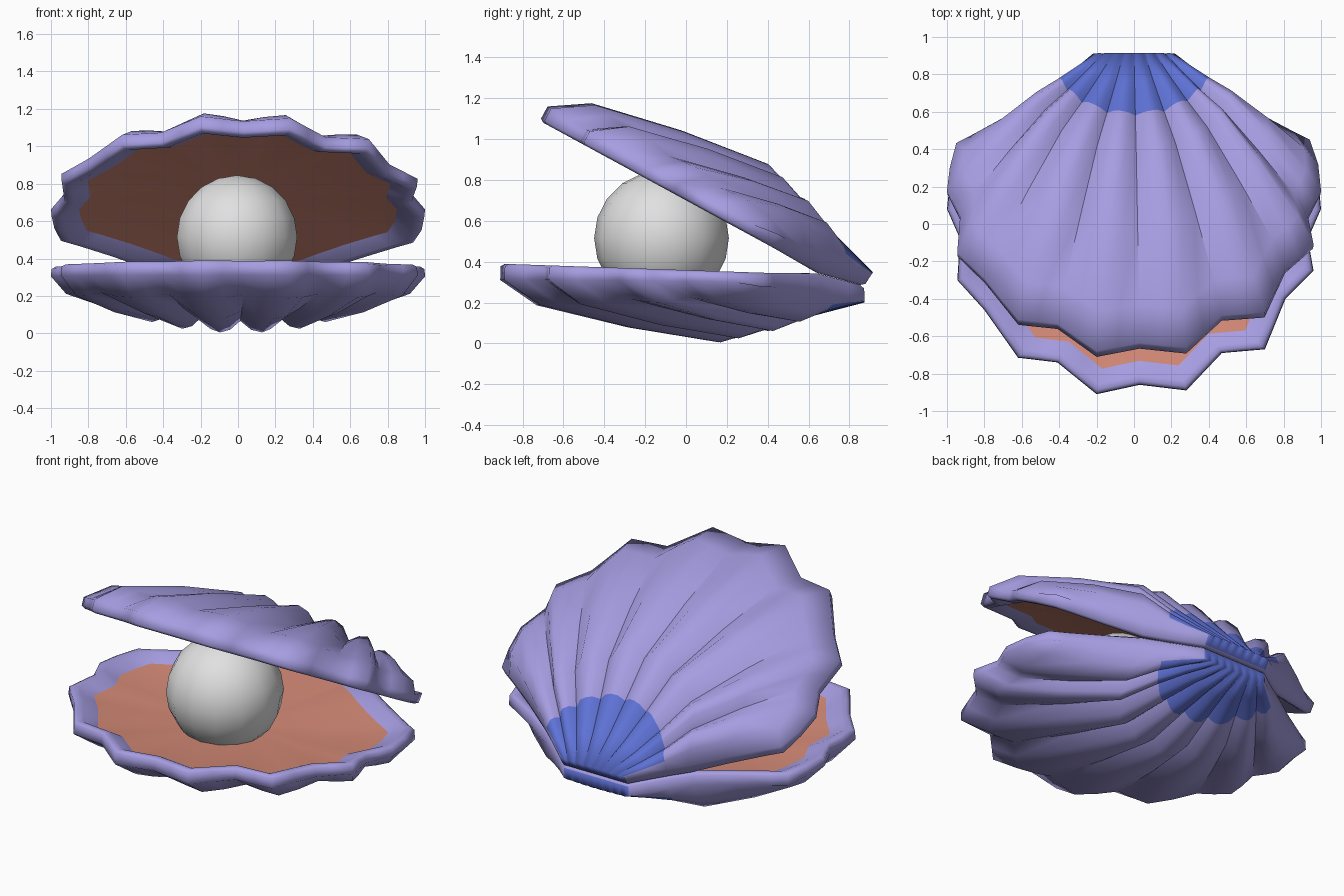
import bpy, bmesh, math
from mathutils import Vector

if "Cube" in bpy.data.objects:
    bpy.data.objects.remove(bpy.data.objects["Cube"])


def material(name, rgb):
    m = bpy.data.materials.new(name)
    m.diffuse_color = (*rgb, 1)
    m.use_nodes = True
    m.node_tree.nodes["Principled BSDF"].inputs["Base Color"].default_value = m.diffuse_color
    return m


LAVENDER = material("lavender shell", (0.38, 0.34, 0.76))
BLUE = material("blue hinge", (0.115, 0.17, 0.68))
SALMON = material("salmon lining", (0.69, 0.265, 0.19))
WHITE = material("pearl white", (0.75, 0.75, 0.75))

HINGE_Y, HINGE_Z = 0.875, 0.28
WALL = 0.07          # height of the rim's outer face
BLUE_R = 0.43        # reach of the blue patch around the hinge

# Scalloped rim, right to left: x, y, bulge (ridges deep, valleys shallow)
RIM = [(0.94, 0.38, 0.0), (0.985, 0.24, 0.60), (1.0, 0.08, 0.76), (0.93, -0.08, 0.66),
       (0.96, -0.25, 0.87), (0.81, -0.40, 0.75), (0.70, -0.67, 0.95), (0.47, -0.69, 0.82),
       (0.28, -0.89, 0.99), (0.03, -0.86, 0.86), (-0.20, -0.91, 0.99), (-0.41, -0.74, 0.82),
       (-0.62, -0.715, 0.95), (-0.80, -0.46, 0.75), (-0.945, -0.30, 0.87),
       (-0.93, -0.08, 0.66), (-1.0, 0.08, 0.76), (-0.985, 0.22, 0.60), (-0.95, 0.36, 0.0)]
VALLEYS = {3, 5, 7, 9, 11, 13, 15}
# Outer profile from hinge to lip, and the height of the lip along y
PROFILE = [(0, 0.2), (0.24, 0.085), (0.40, 0.0), (0.65, 0.075), (0.9, 0.185), (1, 0.31)]
LIP = [(-0.91, 0.39), (0.4, 0.345), (0.64, 0.343), (0.875, 0.28)]

# Rounded ribs: a full shoulder halfway between each ridge and valley
LINES = []
for k, a in enumerate(RIM):
    LINES.append((*a, k in VALLEYS))
    if 2 <= k < len(RIM) - 3:
        b = RIM[k + 1]
        hi, lo = max(a[2], b[2]), min(a[2], b[2])
        LINES.append(((a[0] + b[0]) / 2, (a[1] + b[1]) / 2, 0.78 * hi + 0.22 * lo, False))


def lerp_table(table, v):
    v = min(max(v, table[0][0]), table[-1][0])
    for (a, za), (b, zb) in zip(table, table[1:]):
        if v <= b:
            return za + (zb - za) * (v - a) / (b - a)
    return table[-1][1]


def make_valve(name, upper):
    bm = bmesh.new()
    n = len(LINES)

    def place(x, y, z):
        if upper:   # mirrored valve swung open about the hinge
            c, s = math.cos(math.radians(30.5)), math.sin(math.radians(30.5))
            dy, dz = y - HINGE_Y, HINGE_Z - z
            y, z = HINGE_Y + dy * c + dz * s, HINGE_Z + dz * c - dy * s
        return bm.verts.new((x, y, z))

    def face(vs, mat):
        f = bm.faces.new(vs)
        f.material_index = mat
        f.smooth = True

    # Outer ribs fanning out from the hinge
    grid, plan = [], []
    for i, (px, py, bulge, valley) in enumerate(LINES):
        h = Vector((0.22 - 0.44 * i / (n - 1), HINGE_Y))
        p = Vector((px, py))
        tb = 0.0
        while (h.lerp(p, tb) - Vector((0, HINGE_Y))).length < BLUE_R:
            tb += 0.002
        col, pcol = [], []
        for t in (0, tb / 2, tb, 0.40, 0.65, 0.9, 1):
            q = h.lerp(p, t)
            if bulge == 0:      # straight sides pinch in slightly
                q *= 1 - 0.1 * t * (1 - t)
            edge = lerp_table(LIP, q.y) - WALL
            z = edge - (edge - lerp_table(PROFILE, t)) * bulge ** (1 + 1.3 * (1 - t))
            col.append(place(q.x, q.y, z))
            pcol.append(q)
        grid.append(col)
        plan.append(pcol)
    m = len(grid[0])
    for i in range(n - 1):
        for j in range(m - 1):
            blue = j < 2 and 0 < i < n - 2      # blue patch on the ribs only
            face((grid[i][j], grid[i][j + 1], grid[i + 1][j + 1], grid[i + 1][j]),
                 1 if blue else 0)
    # Crisp creases along the valleys
    for i in range(n):
        if LINES[i][3]:
            for j in range(m - 2):
                bm.edges.get((grid[i][j], grid[i][j + 1])).smooth = False

    # Closed border, then lip, inner slope and lining as shrinking loops
    border = ([(0, j) for j in range(m)] + [(i, m - 1) for i in range(1, n)]
              + [(n - 1, j) for j in range(m - 2, -1, -1)] + [(i, 0) for i in range(n - 2, 0, -1)])
    prev = [grid[i][j] for i, j in border]
    for scale, drop, mat in [(0.997, 0.012, 0), (0.975, 0.0, 0), (0.94, 0.004, 0),
                             (0.85, 0.045, 0), (0.5, 0.08, 2)]:
        loop = []
        for i, j in border:
            q = plan[i][j] * scale
            loop.append(place(q.x, q.y, lerp_table(LIP, q.y) - drop))
        for a in range(len(border)):
            b = (a + 1) % len(border)
            back = scale > 0.99 and border[a][1] == 0 and border[b][1] == 0
            face((prev[a], prev[b], loop[b], loop[a]), 1 if back else mat)
            if mat == 2:
                bm.edges.get((prev[a], prev[b])).smooth = False
        prev = loop
    centre = place(0, 0, lerp_table(LIP, 0) - 0.09)
    for a in range(len(prev)):
        face((prev[a], prev[(a + 1) % len(prev)], centre), 2)

    bmesh.ops.recalc_face_normals(bm, faces=bm.faces)
    me = bpy.data.meshes.new(name)
    bm.to_mesh(me)
    bm.free()
    for mat in (LAVENDER, BLUE, SALMON):
        me.materials.append(mat)
    ob = bpy.data.objects.new(name, me)
    bpy.context.collection.objects.link(ob)


# Two valves
make_valve("lower_valve", False)
make_valve("upper_valve", True)

# Pearl
bpy.ops.mesh.primitive_uv_sphere_add(segments=14, ring_count=10, radius=0.33,
                                     location=(-0.005, -0.12, 0.515))
pearl = bpy.context.object
pearl.name = "pearl"
pearl.data.materials.append(WHITE)
bpy.ops.object.shade_smooth_by_angle(angle=math.radians(60))
